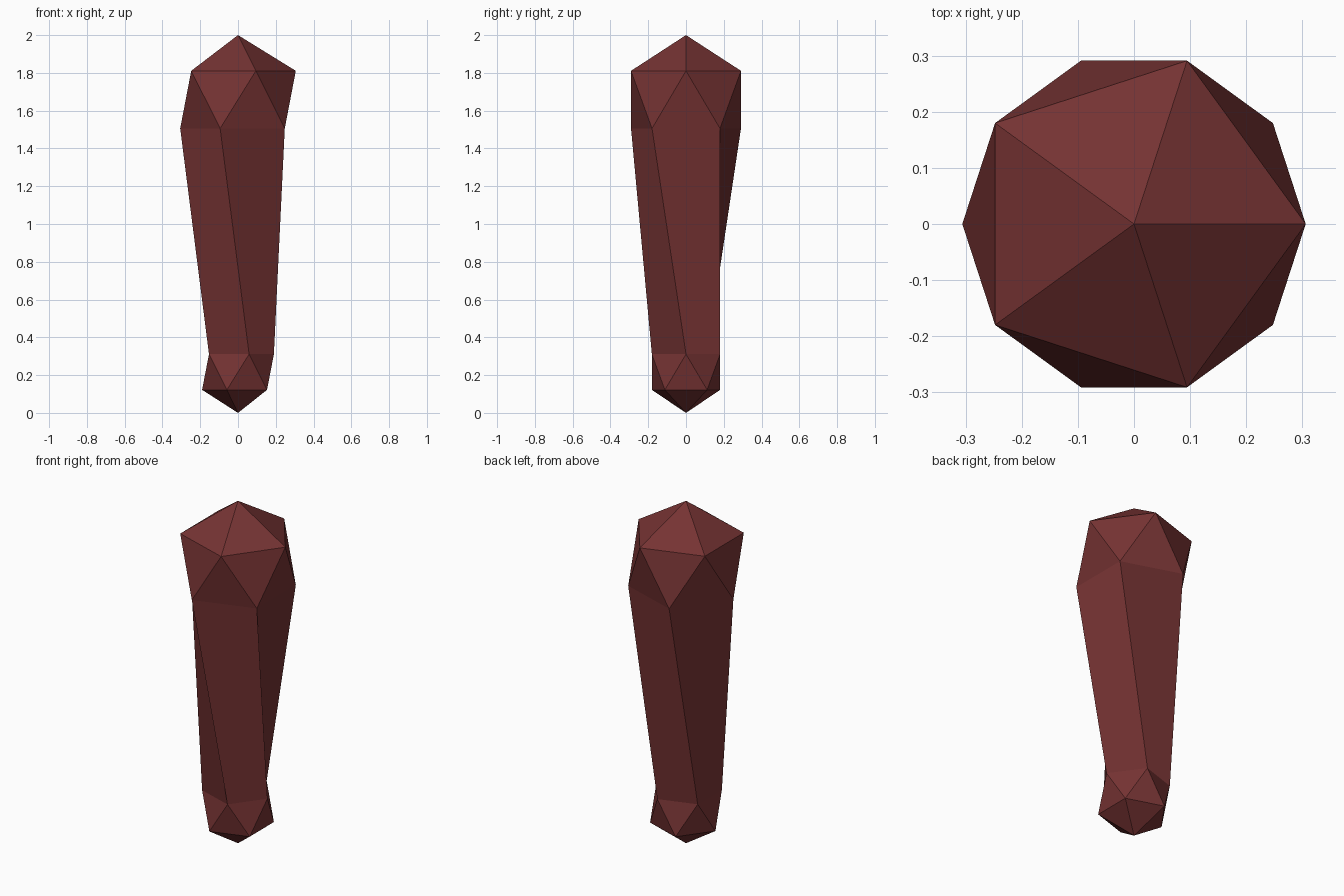
import bpy, bmesh, math

if "Cube" in bpy.data.objects:
    bpy.data.objects.remove(bpy.data.objects["Cube"])

SIDES = 5
STEP = 2 * math.pi / SIDES

mat = bpy.data.materials.new("dark red brown")
mat.diffuse_color = (0.178, 0.033, 0.033, 1)
mat.use_nodes = True
mat.node_tree.nodes["Principled BSDF"].inputs["Base Color"].default_value = mat.diffuse_color

bm = bmesh.new()


def ring(radius, z, half_turns):
    """Five-sided ring, turned by a number of half steps."""
    return [bm.verts.new((radius * math.cos((k + half_turns / 2) * STEP),
                          radius * math.sin((k + half_turns / 2) * STEP), z))
            for k in range(SIDES)]


def cap(tip, loop):
    for k in range(SIDES):
        bm.faces.new((tip, loop[k], loop[(k + 1) % SIDES]))


def band(upper, lower):
    """Zigzag triangles; lower ring is half a step ahead of the upper."""
    for k in range(SIDES):
        n = (k + 1) % SIDES
        bm.faces.new((upper[k], lower[k], upper[n]))
        bm.faces.new((upper[n], lower[k], lower[n]))


# Rounded upper end, half of an icosahedron
tip_top = bm.verts.new((0, 0, 2))
top_a = ring(0.306, 1.811, 0)
top_b = ring(0.306, 1.506, 1)
cap(tip_top, top_a)
band(top_a, top_b)

# Smaller lower end
low_a = ring(0.19, 0.311, 2)
low_b = ring(0.19, 0.122, 3)
tip_low = bm.verts.new((0, 0, 0))
band(low_a, low_b)
cap(tip_low, low_b)

# Twisted shaft of five quads between the two ends
for k in range(SIDES):
    n = (k + 1) % SIDES
    bm.faces.new((top_b[k], low_a[k], low_a[n], top_b[n]))

bmesh.ops.recalc_face_normals(bm, faces=bm.faces)
mesh = bpy.data.meshes.new("faceted_club")
bm.to_mesh(mesh)
bm.free()
mesh.materials.append(mat)
obj = bpy.data.objects.new("faceted_club", mesh)
bpy.context.collection.objects.link(obj)
